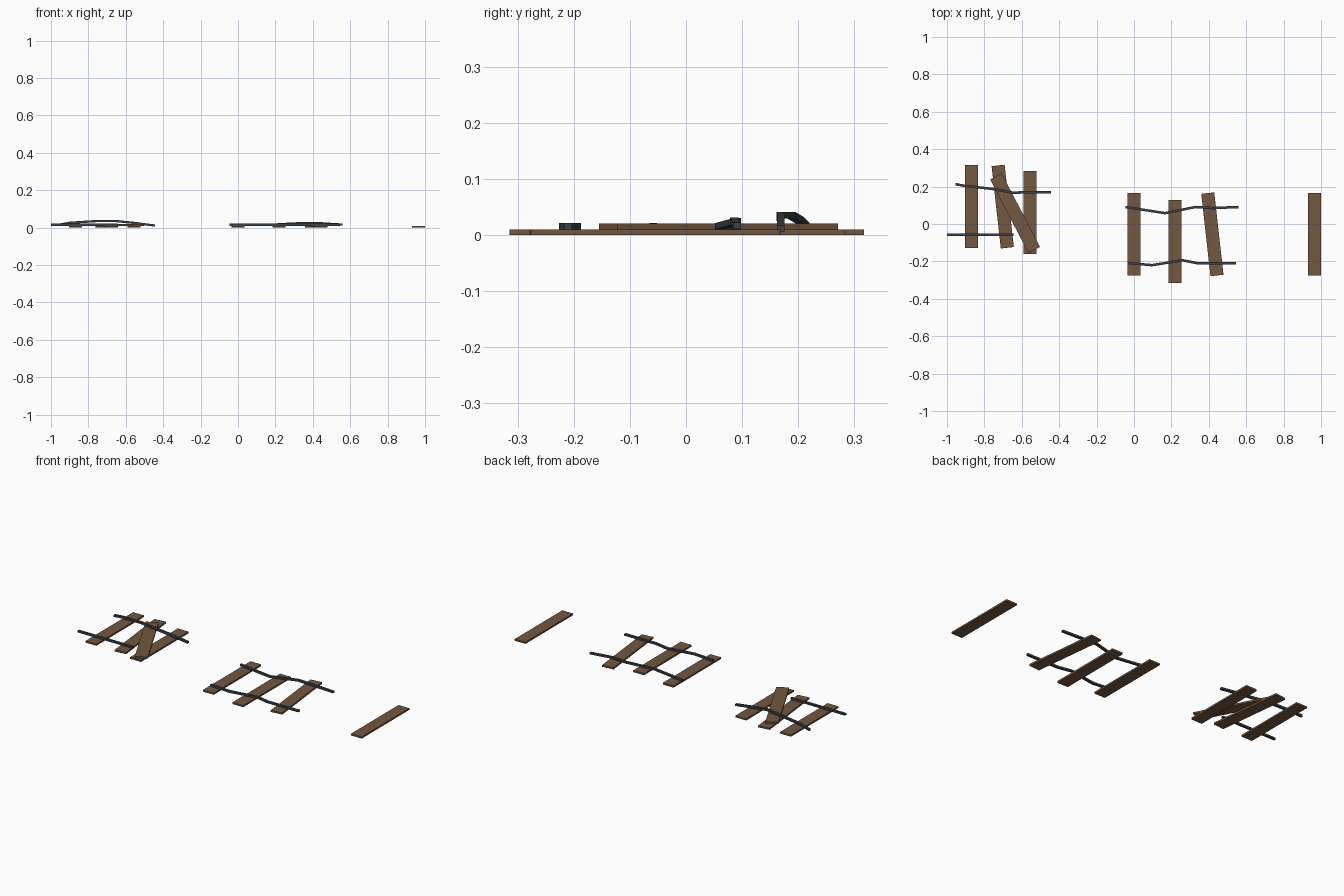
import bpy, bmesh
from math import radians
from mathutils import Matrix

if "Cube" in bpy.data.objects:
    bpy.data.objects.remove(bpy.data.objects["Cube"])


def material(name, color):
    m = bpy.data.materials.new(name)
    m.diffuse_color = (*color, 1)
    m.use_nodes = True
    m.node_tree.nodes["Principled BSDF"].inputs["Base Color"].default_value = m.diffuse_color
    return m


wood = material("wood", (0.17, 0.095, 0.052))
iron = material("iron", (0.045, 0.055, 0.065))


def finish(name, bm, mat):
    bmesh.ops.recalc_face_normals(bm, faces=bm.faces)
    mesh = bpy.data.meshes.new(name)
    bm.to_mesh(mesh)
    bm.free()
    mesh.materials.append(mat)
    ob = bpy.data.objects.new(name, mesh)
    bpy.context.collection.objects.link(ob)
    return ob


def sleeper(name, x, y, turn=0, z=0.0):
    bm = bmesh.new()
    bmesh.ops.create_cube(bm, size=1, matrix=Matrix.Diagonal((0.07, 0.443, 0.01, 1)))
    ob = finish(name, bm, wood)
    ob.location = (x, y, z + 0.005)
    ob.rotation_euler.z = radians(turn)


def rail(name, path, w=0.0135, h=0.01):
    # rectangular bar swept along points (x, y, bottom z, optional height)
    bm = bmesh.new()
    rings = []
    for x, y, z in path:
        rings.append([bm.verts.new((x, y + sy * w / 2, z + sz * h))
                      for sy, sz in ((-1, 0), (1, 0), (1, 1), (-1, 1))])
    for a, b in zip(rings, rings[1:]):
        for i in range(4):
            j = (i + 1) % 4
            bm.faces.new((a[i], a[j], b[j], b[i]))
    bm.faces.new(rings[0])
    bm.faces.new(rings[-1][::-1])
    finish(name, bm, iron)


# Wooden sleepers
for i, s in enumerate([(-0.869, 0.093), (-0.702, 0.093, 6.4), (-0.556, 0.062),
                       (-0.636, 0.058, 27.5, 0.01), (0, -0.055), (0.219, -0.093),
                       (0.419, -0.055, 6.4), (0.965, -0.055)]):
    sleeper(f"sleeper_{i + 1}", *s)

# Broken, bent rails
rail("left_back_rail", [(-0.955, 0.213, 0.01), (-0.90, 0.203, 0.02), (-0.76, 0.188, 0.029),
                        (-0.65, 0.168, 0.029), (-0.56, 0.169, 0.02), (-0.444, 0.169, 0.005)], h=0.012)
rail("left_front_rail", [(-1, -0.058, 0.01), (-0.645, -0.058, 0.01)], h=0.011)
rail("middle_back_rail", [(-0.046, 0.091, 0.01), (0.166, 0.058, 0.01), (0.33, 0.091, 0.019),
                          (0.42, 0.085, 0.02), (0.56, 0.091, 0.011)], h=0.011)
rail("middle_front_rail", [(-0.03, -0.209, 0.01), (0.096, -0.22, 0.01), (0.26, -0.194, 0.01),
                           (0.34, -0.21, 0.01), (0.545, -0.21, 0.01)], h=0.011)
